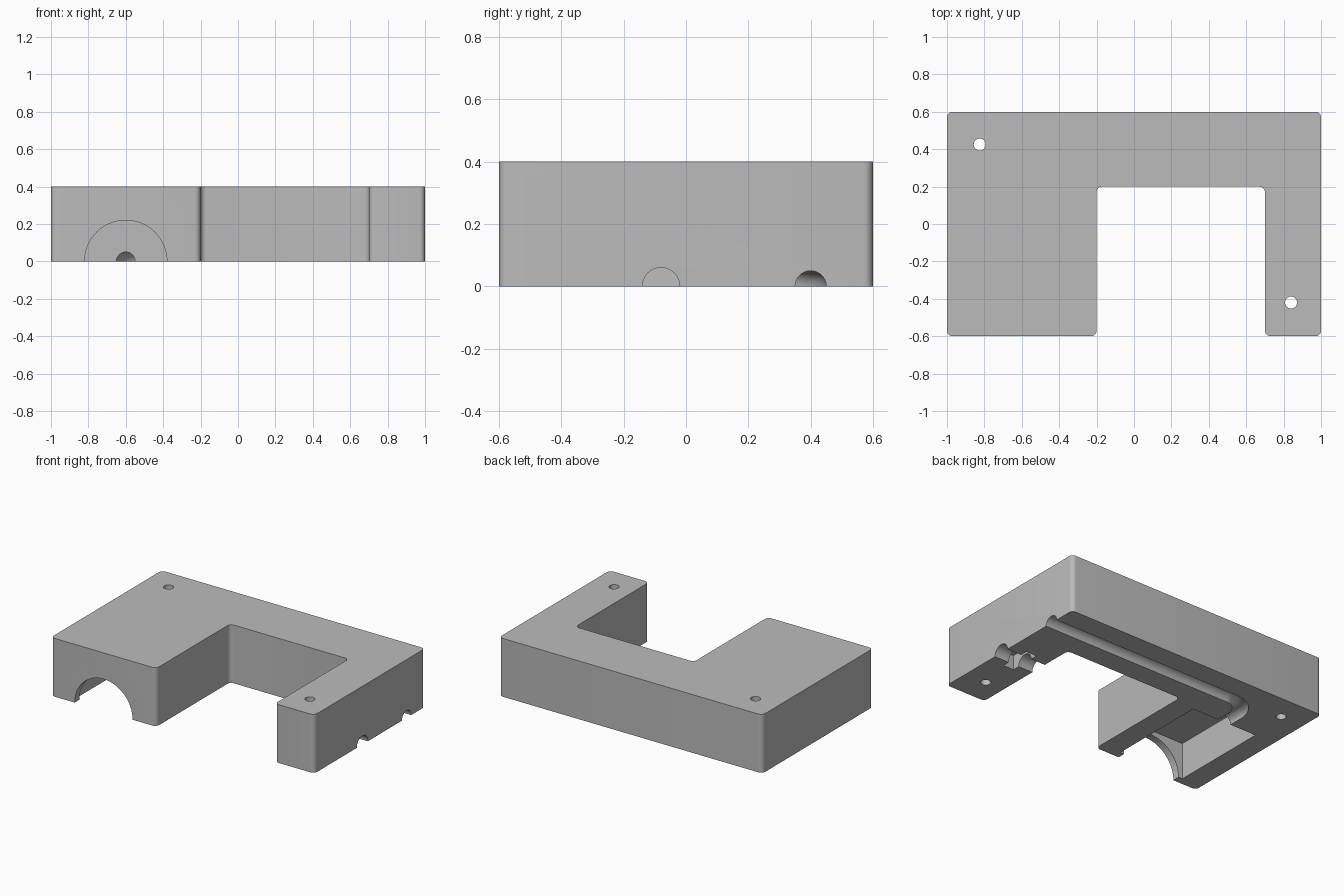
import bpy, bmesh, math
from mathutils import Matrix, Vector

cube = bpy.data.objects.get("Cube")
if cube:
    bpy.data.objects.remove(cube, do_unlink=True)

gray = bpy.data.materials.new("plain_gray")
gray.use_nodes = True
color = (0.5, 0.5, 0.5, 1)
gray.diffuse_color = color
for node in gray.node_tree.nodes:
    if node.type == 'BSDF_PRINCIPLED':
        node.inputs["Base Color"].default_value = color


def add_object(name, bm):
    bmesh.ops.recalc_face_normals(bm, faces=bm.faces)
    mesh = bpy.data.meshes.new(name)
    bm.to_mesh(mesh)
    bm.free()
    obj = bpy.data.objects.new(name, mesh)
    mesh.materials.append(gray)
    bpy.context.collection.objects.link(obj)
    return obj


def box(name, x0, x1, y0, y1, z0, z1):
    bm = bmesh.new()
    center = Matrix.Translation(((x0 + x1) / 2, (y0 + y1) / 2, (z0 + z1) / 2))
    size = Matrix.Diagonal((x1 - x0, y1 - y0, z1 - z0, 1))
    bmesh.ops.create_cube(bm, size=1, matrix=center @ size)
    return add_object(name, bm)


def rod(name, start, end, radius, sides=32):
    a, b = Vector(start), Vector(end)
    turn = (b - a).to_track_quat('Z', 'Y').to_matrix().to_4x4()
    bm = bmesh.new()
    bmesh.ops.create_cone(bm, cap_ends=True, segments=sides, radius1=radius, radius2=radius,
                          depth=(b - a).length, matrix=Matrix.Translation((a + b) / 2) @ turn)
    return add_object(name, bm)


def cut(body, cutter):
    cutter.hide_render = True
    mod = body.modifiers.new("cut", 'BOOLEAN')
    mod.operation = 'DIFFERENCE'
    mod.solver = 'EXACT'
    mod.object = cutter
    bpy.context.view_layer.objects.active = body
    bpy.ops.object.modifier_apply(modifier=mod.name)
    bpy.data.objects.remove(cutter, do_unlink=True)


# U-shaped housing with rounded vertical edges
outline = [(-1, -.6), (-.2, -.6), (-.2, .2), (.7, .2), (.7, -.6), (1, -.6), (1, .6), (-1, .6)]
bm = bmesh.new()
base = bm.faces.new([bm.verts.new((x, y, 0)) for x, y in outline])
top = bmesh.ops.extrude_face_region(bm, geom=[base])["geom"]
bmesh.ops.translate(bm, vec=(0, 0, .4), verts=[v for v in top if isinstance(v, bmesh.types.BMVert)])
upright = [e for e in bm.edges if abs(e.verts[0].co.z - e.verts[1].co.z) > .1]
bmesh.ops.bevel(bm, geom=upright, offset=.03, segments=6, profile=.5, affect='EDGES')
housing = add_object("housing", bm)

# Underside pocket and the arch through its front wall
cut(housing, box("pocket_cutter", -.85, -.35, -.55, .15, -.1, .25))
cut(housing, rod("arch_cutter", (-.6, -.7, 0), (-.6, -.5, 0), .22, 64))

# Bent round channel from the side face into the pocket
bend = .15
path = [Vector((1.1, .4, 0))]
for i in range(13):
    a = math.pi / 2 * (1 + i / 12)
    path.append(Vector((-.6 + bend + bend * math.cos(a), .4 - bend + bend * math.sin(a), 0)))
path.append(Vector((-.6, .08, 0)))
bm = bmesh.new()
rings = []
sides = 32
for i, p in enumerate(path):
    ahead = (path[min(i + 1, len(path) - 1)] - path[max(i - 1, 0)]).normalized()
    if i == 1:
        ahead = Vector((-1, 0, 0))
    if i == len(path) - 2:
        ahead = Vector((0, -1, 0))
    across = ahead.cross(Vector((0, 0, 1)))
    ring = []
    for k in range(sides):
        t = 2 * math.pi * k / sides
        ring.append(bm.verts.new(p + .05 * (across * math.cos(t) + Vector((0, 0, math.sin(t))))))
    rings.append(ring)
for r, s in zip(rings, rings[1:]):
    for k in range(sides):
        n = (k + 1) % sides
        bm.faces.new((r[k], r[n], s[n], s[k]))
bm.faces.new(rings[0])
bm.faces.new(rings[-1])
cut(housing, add_object("channel_cutter", bm))

# Cross groove and slot under the narrow arm
cut(housing, rod("groove_cutter", (.6, -.08, 0), (1.1, -.08, 0), .06))
cut(housing, box("slot_cutter", .81, .89, -.19, .03, -.1, .1))

# Screw holes
for x, y in ((-.825, .425), (.84, -.42)):
    cut(housing, rod("screw_hole_cutter", (x, y, -.1), (x, y, .5), .032))

# Smooth curved walls, sharp edges
bpy.ops.object.select_all(action='DESELECT')
housing.select_set(True)
bpy.context.view_layer.objects.active = housing
bpy.ops.object.shade_smooth_by_angle(angle=math.radians(30))
